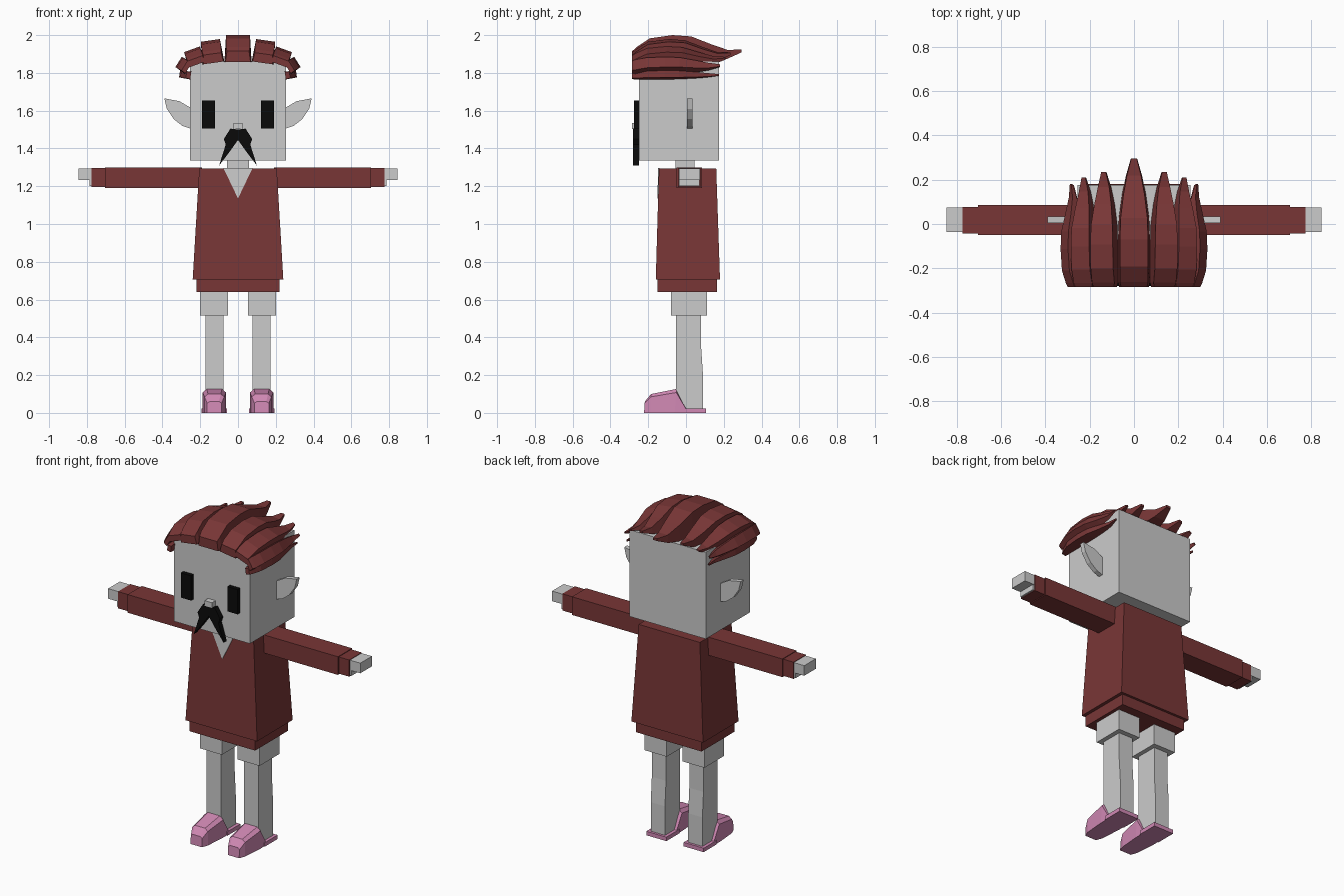
import bpy
import bmesh
import math

cube = bpy.data.objects.get("Cube")
if cube:
    bpy.data.objects.remove(cube, do_unlink=True)


def material(name, rgb):
    m = bpy.data.materials.new(name)
    m.use_nodes = True
    m.diffuse_color = (*rgb, 1)
    m.node_tree.nodes["Principled BSDF"].inputs["Base Color"].default_value = (*rgb, 1)
    return m


SKIN = material("light grey", (0.6, 0.6, 0.6))
RED = material("dark red", (0.19, 0.037, 0.037))
PINK = material("pink", (0.64, 0.25, 0.46))
BLACK = material("black", (0.003, 0.003, 0.003))


def loft(name, rings, mat):
    """Join rings of equal length into one closed flat-shaded solid."""
    bm = bmesh.new()
    loops = [[bm.verts.new(p) for p in ring] for ring in rings]
    n = len(loops[0])
    for a, b in zip(loops, loops[1:]):
        for i in range(n):
            j = (i + 1) % n
            bm.faces.new((a[i], a[j], b[j], b[i]))
    bm.faces.new(loops[0])
    bm.faces.new(loops[-1])
    bmesh.ops.recalc_face_normals(bm, faces=bm.faces)
    mesh = bpy.data.meshes.new(name)
    bm.to_mesh(mesh)
    bm.free()
    mesh.materials.append(mat)
    obj = bpy.data.objects.new(name, mesh)
    bpy.context.collection.objects.link(obj)
    return obj


def rect(x0, x1, y0, y1, z):
    return [(x0, y0, z), (x1, y0, z), (x1, y1, z), (x0, y1, z)]


def box(name, x, y, z, mat):
    return loft(name, [rect(*x, *y, h) for h in z], mat)


def plate(name, outline, y0, y1, mat):
    """Extrude an x-z outline between two depths."""
    return loft(name, [[(x, y, z) for x, z in outline] for y in (y0, y1)], mat)


# Head, neck and nose
box("head", (-0.255, 0.255), (-0.25, 0.175), (1.335, 1.86), SKIN)
box("neck", (-0.057, 0.057), (-0.055, 0.045), (1.25, 1.34), SKIN)
box("nose", (-0.025, 0.025), (-0.285, -0.25), (1.503, 1.535), SKIN)

# Flared tunic with a hem underneath
loft("tunic", [rect(-0.24, 0.24, -0.16, 0.18, 0.705),
               rect(-0.205, 0.205, -0.143, 0.16, 1.295)], RED)
box("tunic_hem", (-0.22, 0.22), (-0.15, 0.165), (0.64, 0.71), RED)

# Open collar, lying on the sloped tunic front
collar = [(-0.077, -0.143, 1.296), (0.077, -0.143, 1.296), (0, -0.1476, 1.135)]
loft("collar", [[(x, y + d, z) for x, y, z in collar] for d in (-0.004, 0.003)], SKIN)

# Moustache: half outline mirrored about the middle
half = [(0.04, 1.505), (0.075, 1.45), (0.065, 1.42), (0.1, 1.31), (0.05, 1.375)]
whiskers = [(0, 1.5)] + half + [(0, 1.445)] + [(-x, z) for x, z in reversed(half)]
plate("moustache", whiskers, -0.28, -0.25, BLACK)

EAR = [(0.25, 1.615), (0.31, 1.65), (0.39, 1.665), (0.377, 1.61),
       (0.34, 1.555), (0.295, 1.52), (0.25, 1.505)]

# Shoe sections: half width, height, depth at the sole, depth at the top
SHOE = [(0.038, 0.06, -0.222, -0.218), (0.052, 0.1, -0.185, -0.185),
        (0.062, 0.127, -0.06, -0.05), (0.062, 0.025, 0.0, 0.0)]

for side, s in (("left", 1), ("right", -1)):
    def span(a, b):
        return (s * a, s * b)

    # Face
    box(side + "_eye", span(0.122, 0.19), (-0.275, -0.25), (1.505, 1.655), BLACK)
    plate(side + "_ear", [(s * x, z) for x, z in EAR], 0.005, 0.034, SKIN)

    # Arm
    box(side + "_sleeve", span(0.19, 0.705), (-0.05, 0.085), (1.19, 1.3), RED)
    box(side + "_cuff", span(0.7, 0.775), (-0.042, 0.077), (1.195, 1.296), RED)
    box(side + "_wrist", span(0.77, 0.785), (-0.036, 0.072), (1.2, 1.29), SKIN)
    box(side + "_hand", span(0.77, 0.845), (-0.036, 0.075), (1.232, 1.293), SKIN)

    # Leg
    box(side + "_thigh", span(0.052, 0.2), (-0.08, 0.11), (0.515, 0.66), SKIN)
    shin = [(0.02, 0.09), (0.2, 0.09), (0.35, 0.08), (0.53, 0.08)]
    loft(side + "_shin", [rect(*span(0.078, 0.173), -0.053, back, z)
                          for z, back in shin], SKIN)

    # Shoe with chamfered top edges and a flat heel plate
    mid = s * 0.125
    rings = []
    for w, h, y0, y1 in SHOE:
        y_mid = y0 + (y1 - y0) * 0.85
        rings.append([(mid - w, y0, 0), (mid + w, y0, 0),
                      (mid + w, y_mid, h * 0.85), (mid + w * 0.65, y1, h),
                      (mid - w * 0.65, y1, h), (mid - w, y_mid, h * 0.85)])
    loft(side + "_shoe", rings, PINK)
    box(side + "_heel_plate", span(0.058, 0.192), (-0.02, 0.105), (0, 0.024), PINK)

# Hair lock sections: position along lock, width, underside, crest
LOCK = [(0, 0.92, 0, 0.4), (0.04, 1, 0, 0.55), (0.16, 1, 0, 0.88),
        (0.37, 1, 0, 1), (0.54, 0.95, 0, 0.95), (0.72, 0.75, 0, 0.66),
        (0.87, 0.5, 0.12, 0.45), (1, 0.2, 0.36, 0.46)]


def hair_lock(name, x, z, lean, half_width, thick, tail):
    """Swept lock running front to back, leaning outwards from the crown."""
    a = math.radians(lean)
    front = -0.285
    rings = []
    for t, w, low, high in LOCK:
        y = front + t * (tail - front)
        hw = half_width * w
        ring = []
        for u, v in ((-hw, low), (hw, low), (hw * 0.88, high), (-hw * 0.88, high)):
            v *= thick
            ring.append((x + u * math.cos(a) + v * math.sin(a), y,
                         z - u * math.sin(a) + v * math.cos(a)))
        rings.append(ring)
    loft(name, rings, RED)


hair_lock("crown_lock", 0, 1.858, 0, 0.072, 0.142, 0.295)
LOCKS = [("upper", 0.13, 1.853, 8, 0.058, 0.12, 0.235),
         ("outer", 0.215, 1.845, 20, 0.05, 0.085, 0.21),
         ("temple", 0.262, 1.825, 58, 0.036, 0.062, 0.18),
         ("lower", 0.25, 1.786, 82, 0.021, 0.06, 0.175)]
for name, x, z, lean, hw, thick, tail in LOCKS:
    hair_lock("left_%s_lock" % name, x, z, lean, hw, thick, tail)
    hair_lock("right_%s_lock" % name, -x, z, -lean, hw, thick, tail)
